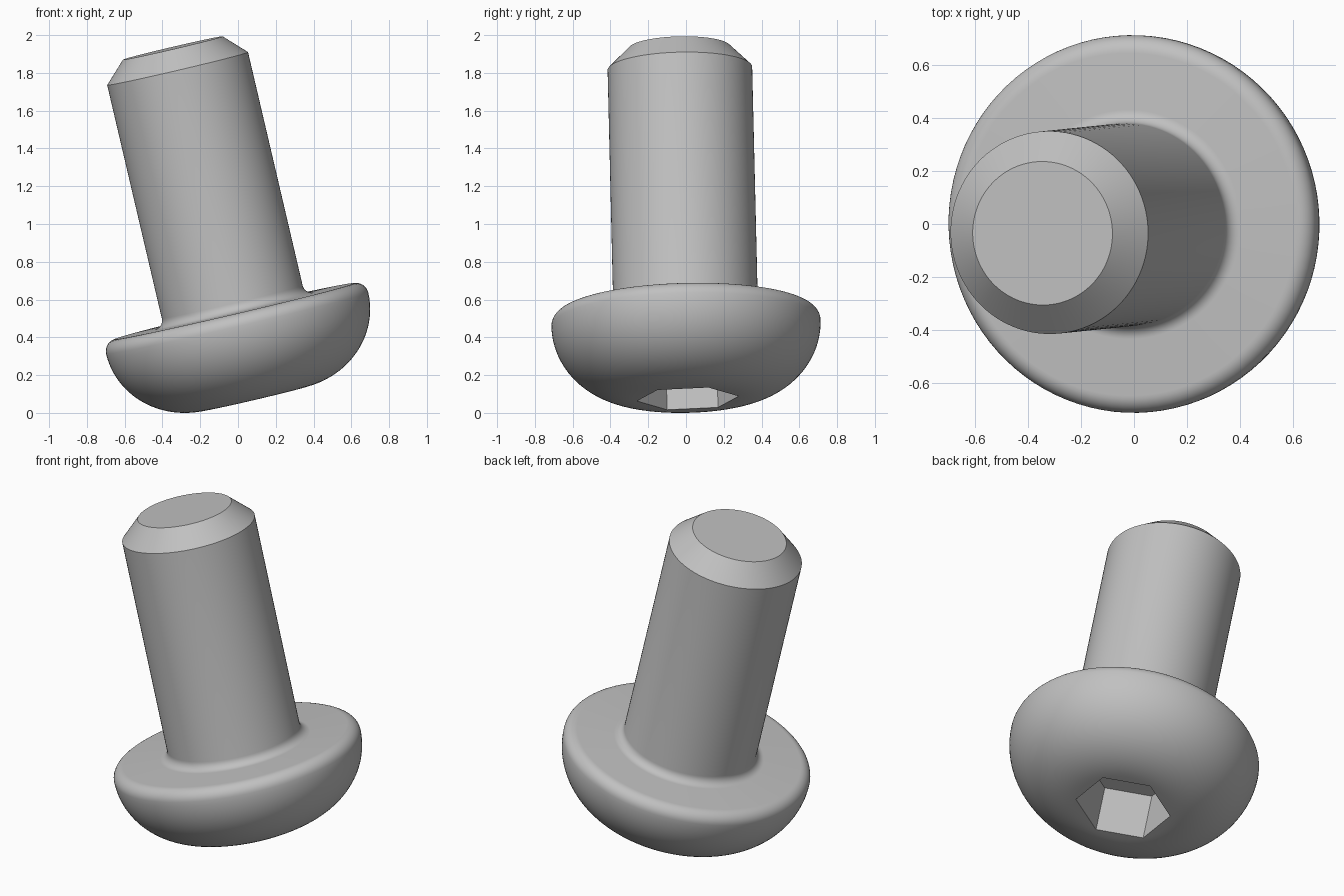
import bpy, bmesh, math
from mathutils import Vector, Matrix

cube = bpy.data.objects.get("Cube")
if cube:
    bpy.data.objects.remove(cube, do_unlink=True)

SEGMENTS = 96                      # multiple of six, so the socket corners land on vertices
START = math.radians(24)           # turn of the hexagonal socket
AXIS = Vector((-0.234, -0.024, 1)).normalized()

HEAD_R, HEAD_H = 0.713, 0.476
SHAFT_R, LENGTH = 0.383, 1.907
SOCKET_R, SOCKET_DEPTH = 0.271, 0.31


def arc(cr, ch, a, b, start, end, steps):
    """Radius and height pairs along an elliptical arc, angles in degrees."""
    angles = [math.radians(start + (end - start) * i / steps) for i in range(steps + 1)]
    return [(cr + a * math.cos(t), ch + b * math.sin(t)) for t in angles]


def hexagon(angle):
    """Distance factor from centre to the side of a unit hexagon."""
    side = math.radians(60)
    return math.cos(side / 2) / math.cos(angle % side - side / 2)


def add_ring(bm, radius, height, shape=None):
    ring = []
    for i in range(SEGMENTS):
        t = math.tau * i / SEGMENTS
        r = radius * (shape(t) if shape else 1)
        ring.append(bm.verts.new((r * math.cos(t + START), r * math.sin(t + START), height)))
    return ring


bm = bmesh.new()

# Hexagonal socket, floor first
rings = [add_ring(bm, SOCKET_R, h, hexagon) for h in (SOCKET_DEPTH, 0)]

# Domed head, rounded rim, fillet under the head, shaft and chamfered tip
rim, fillet, chamfer = 0.066, 0.05, 0.112
dome_r = 0.275
dome_h = HEAD_H - rim
profile = arc(dome_r, dome_h, HEAD_R - dome_r, dome_h, -90, 0, 24)
profile += arc(HEAD_R - rim, dome_h, rim, rim, 0, 90, 8)[1:]
profile += arc(SHAFT_R + fillet, HEAD_H + fillet, fillet, fillet, 270, 180, 8)
profile += [(SHAFT_R, LENGTH - chamfer), (SHAFT_R - chamfer, LENGTH)]
rings += [add_ring(bm, r, h) for r, h in profile]

# Skin the rings and close both ends
for low, high in zip(rings, rings[1:]):
    for i in range(SEGMENTS):
        j = (i + 1) % SEGMENTS
        bm.faces.new((low[i], low[j], high[j], high[i]))
bm.faces.new(list(reversed(rings[0])))
bm.faces.new(rings[-1])
bmesh.ops.recalc_face_normals(bm, faces=bm.faces)

# Lean the screw, then centre it and rest it on the ground
turn = Vector((0, 0, 1)).rotation_difference(AXIS).to_matrix()
bmesh.ops.transform(bm, matrix=turn.to_4x4(), verts=bm.verts)
lo = [min(v.co[k] for v in bm.verts) for k in range(3)]
hi = [max(v.co[k] for v in bm.verts) for k in range(3)]
shift = Vector((-(lo[0] + hi[0]) / 2, -(lo[1] + hi[1]) / 2, -lo[2]))
bmesh.ops.translate(bm, vec=shift, verts=bm.verts)

mesh = bpy.data.meshes.new("button_head_screw")
bm.to_mesh(mesh)
bm.free()
screw = bpy.data.objects.new("button_head_screw", mesh)
bpy.context.collection.objects.link(screw)

# Plain grey metal
steel = bpy.data.materials.new("grey_steel")
steel.use_nodes = True
colour = (0.53, 0.53, 0.53, 1)
steel.diffuse_color = colour
steel.node_tree.nodes["Principled BSDF"].inputs["Base Color"].default_value = colour
mesh.materials.append(steel)

# Smooth curves with crisp socket and chamfer edges
bpy.ops.object.select_all(action='DESELECT')
screw.select_set(True)
bpy.context.view_layer.objects.active = screw
bpy.ops.object.shade_smooth_by_angle(angle=math.radians(30))
